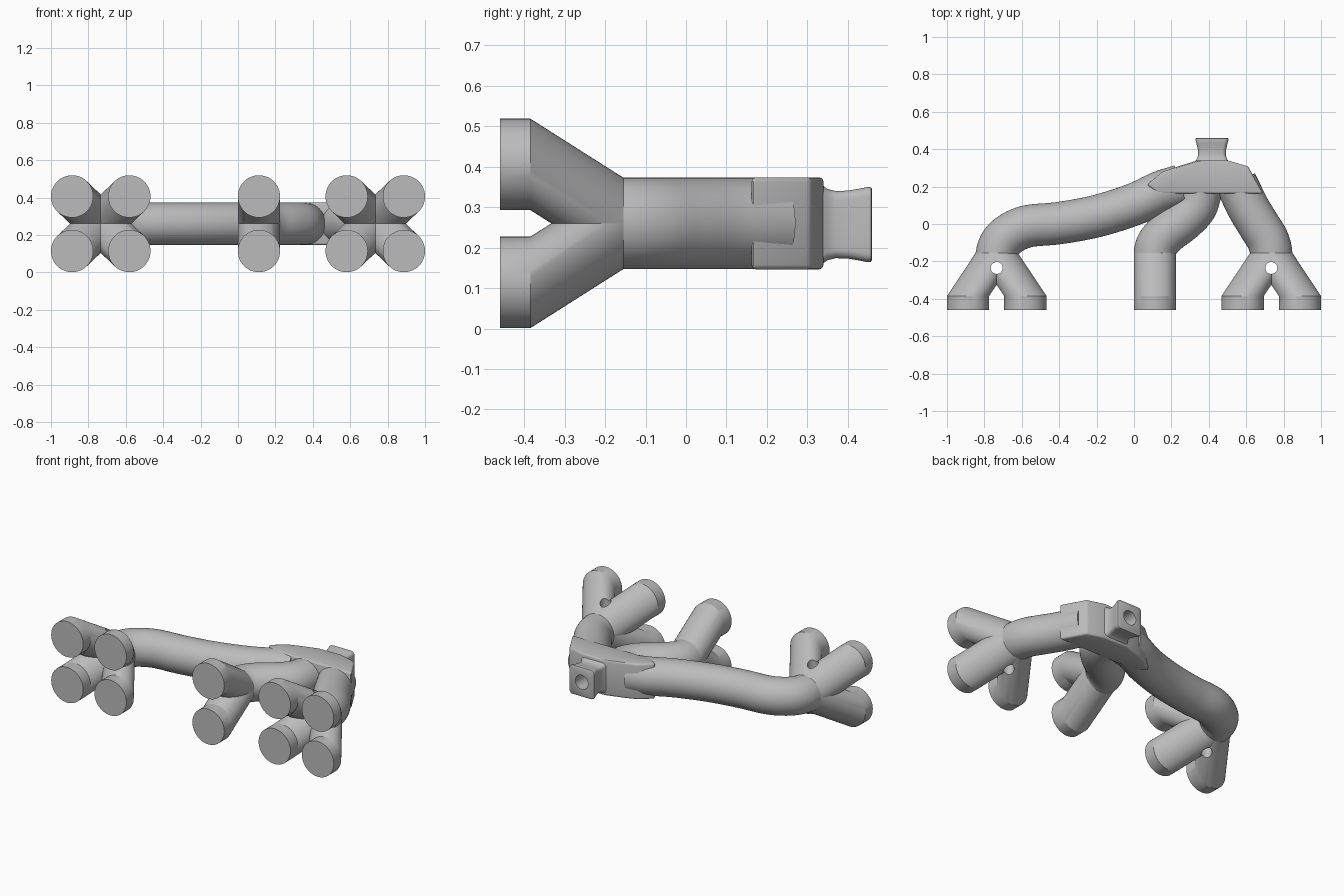
import bpy, bmesh, math
from mathutils import Vector

cube = bpy.data.objects.get("Cube")
if cube:
    bpy.data.objects.remove(cube, do_unlink=True)

R = 0.113        # pipe radius
Z = 0.26         # height of the runner plane
SEG = 48

grey = bpy.data.materials.new("grey_metal")
grey.use_nodes = True
colour = (0.5, 0.5, 0.5, 1)
grey.diffuse_color = colour
grey.node_tree.nodes["Principled BSDF"].inputs["Base Color"].default_value = colour


def finish(name, bm):
    """Turn a bmesh into a named, coloured object."""
    bmesh.ops.recalc_face_normals(bm, faces=bm.faces[:])
    mesh = bpy.data.meshes.new(name)
    bm.to_mesh(mesh)
    bm.free()
    mesh.materials.append(grey)
    ob = bpy.data.objects.new(name, mesh)
    bpy.context.collection.objects.link(ob)
    return ob


def activate(ob):
    bpy.ops.object.select_all(action='DESELECT')
    ob.select_set(True)
    bpy.context.view_layer.objects.active = ob


def smooth(ob, angle=35):
    activate(ob)
    bpy.ops.object.shade_smooth_by_angle(angle=math.radians(angle))


def loft(name, rings):
    """Skin a list of equal-length rings and cap both ends."""
    bm = bmesh.new()
    loops = [[bm.verts.new(p) for p in ring] for ring in rings]
    n = len(loops[0])
    for a, b in zip(loops, loops[1:]):
        for i in range(n):
            j = (i + 1) % n
            bm.faces.new((a[i], a[j], b[j], b[i]))
    bm.faces.new(loops[0])
    bm.faces.new(loops[-1])
    return finish(name, bm)


def circle(centre, side):
    """Upright circle whose horizontal axis is side."""
    up = Vector((0, 0, 1))
    turns = [math.tau * i / SEG for i in range(SEG)]
    return [centre + R * (math.cos(t) * side + math.sin(t) * up) for t in turns]


def smooth_path(points, steps=8):
    """Catmull-Rom curve through points, leaving the first one along +y."""
    p = [Vector((x, y, Z)) for x, y in points]
    p = [p[0] - Vector((0, 0.08, 0))] + p + [2 * p[-1] - p[-2]]
    out = []
    for a, b, c, d in zip(p, p[1:], p[2:], p[3:]):
        for k in range(steps):
            t = k / steps
            out.append(0.5 * (2 * b + (c - a) * t + (2 * a - 5 * b + 4 * c - d) * t ** 2
                              + (3 * b - a - 3 * c + d) * t ** 3))
    return out + [p[-2]]


def runner(name, points):
    path = smooth_path(points)
    rings = []
    for i, p in enumerate(path):
        t = path[min(i + 1, len(path) - 1)] - path[max(i - 1, 0)]
        if i == 0:
            t = Vector((0, 1, 0))
        rings.append(circle(p, Vector((t.y, -t.x, 0)).normalized()))
    smooth(loft(name, rings))


def cutter(name, location, radius, depth, rotation=(0, 0, 0)):
    bpy.ops.mesh.primitive_cylinder_add(vertices=32, radius=radius, depth=depth,
                                        location=location, rotation=rotation)
    ob = bpy.context.object
    ob.name = name
    ob.hide_render = True
    return ob


def cut(ob, tool):
    activate(ob)
    mod = ob.modifiers.new("hole", 'BOOLEAN')
    mod.operation = 'DIFFERENCE'
    mod.solver = 'EXACT'
    mod.object = tool
    bpy.ops.object.modifier_apply(modifier=mod.name)


def branches(name, x, spread):
    """Skewed outlet pipes fanning out from the end of one runner."""
    tool = cutter(name + "_drill", (x, -0.235, Z), 0.032, 1) if spread else None
    for sx in ((-1, 1) if spread else (0,)):
        for sz in (-1, 1):
            tip = Vector((x + sx * spread, -0.46, Z + sz * 0.146))
            knee = tip + Vector((0, 0.075, 0))
            root = Vector((x, -0.155, Z))
            pipe = loft(f"{name}_outlet", [circle(p, Vector((1, 0, 0)))
                                           for p in (tip, knee, root)])
            if tool:
                cut(pipe, tool)
            smooth(pipe, 25)
    if tool:
        bpy.data.objects.remove(tool, do_unlink=True)


# Outlets
branches("right_branch", -0.734, 0.153)
branches("middle_branch", 0.112, 0)
branches("left_branch", 0.734, 0.153)

# Curved runners
runner("right_runner", [(-0.734, -0.155), (-0.69, -0.075), (-0.58, -0.015), (-0.4, 0.005),
                        (-0.2, 0.042), (0, 0.105), (0.14, 0.17), (0.25, 0.205)])
runner("middle_runner", [(0.112, -0.155), (0.13, -0.1), (0.18, -0.045), (0.265, 0.02),
                         (0.33, 0.09), (0.355, 0.17), (0.36, 0.23)])
runner("left_runner", [(0.734, -0.155), (0.715, -0.085), (0.67, -0.01), (0.615, 0.08),
                       (0.575, 0.16), (0.545, 0.22)])

# Flat collector block
bm = bmesh.new()
outline = [(0.13, 0.162), (0.07, 0.21), (0.15, 0.278), (0.225, 0.305), (0.34, 0.34),
           (0.5, 0.34), (0.61, 0.308), (0.69, 0.162)]
base = bm.faces.new([bm.verts.new((x, y, 0.146)) for x, y in outline])
top = bmesh.ops.extrude_face_region(bm, geom=[base])["geom"]
bmesh.ops.translate(bm, vec=(0, 0, 0.228),
                    verts=[v for v in top if isinstance(v, bmesh.types.BMVert)])
block = finish("collector_block", bm)
bevel = block.modifiers.new("bevel", 'BEVEL')
bevel.width = 0.012
bevel.segments = 3
activate(block)
bpy.ops.object.modifier_apply(modifier="bevel")
smooth(block, 30)


# Flared square inlet with a round bore
def rounded_square(y, hx, hz, r=0.022):
    ring = []
    for q in range(4):
        for k in range(7):
            a = (q + k / 6) * math.pi / 2
            mid = (q + 0.5) * math.pi / 2
            ring.append(Vector((0.417 + math.copysign(hx - r, math.cos(mid)) + r * math.cos(a), y,
                                0.257 + math.copysign(hz - r, math.sin(mid)) + r * math.sin(a))))
    return ring


profile = [(0.32, 0.096, 0.108), (0.335, 0.089, 0.099), (0.35, 0.079, 0.088),
           (0.37, 0.074, 0.083), (0.4, 0.076, 0.084), (0.43, 0.083, 0.089),
           (0.45, 0.088, 0.093), (0.457, 0.087, 0.092), (0.46, 0.083, 0.088)]
inlet = loft("inlet", [rounded_square(*p) for p in profile])
bore = cutter("inlet_bore", (0.417, 0.46, 0.257), 0.045, 0.22, (math.pi / 2, 0, 0))
cut(inlet, bore)
cut(block, bore)
bpy.data.objects.remove(bore, do_unlink=True)
smooth(inlet, 40)
